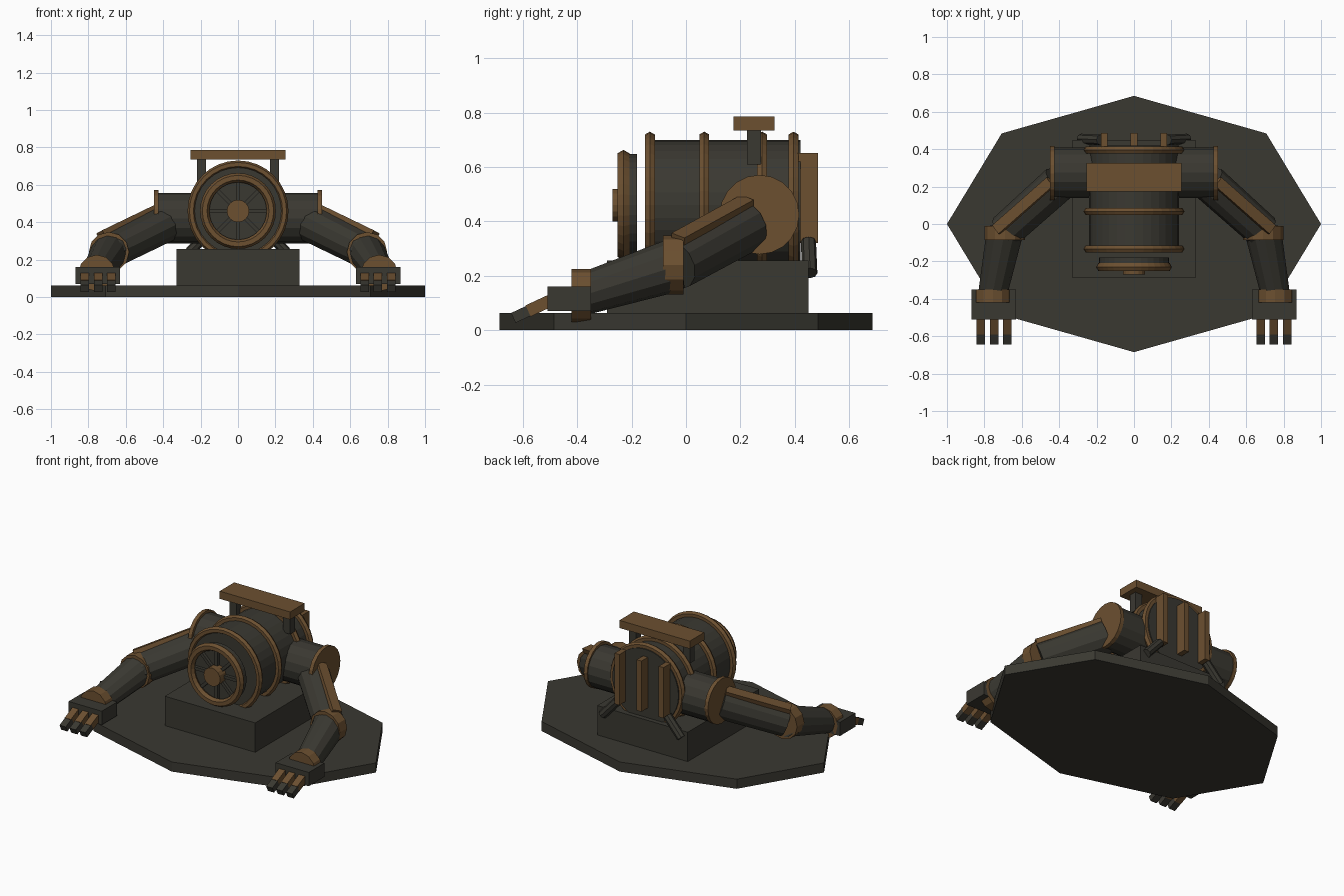
import bpy, math
from mathutils import Vector, Matrix

if "Cube" in bpy.data.objects:
    bpy.data.objects.remove(bpy.data.objects["Cube"])


def material(name, rgb):
    m = bpy.data.materials.new(name)
    m.diffuse_color = (*rgb, 1)
    m.use_nodes = True
    m.node_tree.nodes["Principled BSDF"].inputs["Base Color"].default_value = m.diffuse_color
    return m


DARK = material("dark iron", (0.042, 0.040, 0.031))
BRONZE = material("bronze", (0.150, 0.080, 0.030))


def finish(name, mat):
    o = bpy.context.object
    o.name = name
    o.data.materials.append(mat)
    return o


def box(name, mat, center, size, rot=None):
    bpy.ops.mesh.primitive_cube_add(size=1)
    o = finish(name, mat)
    r = rot.to_4x4() if rot else Matrix()
    o.data.transform(Matrix.Translation(center) @ r @ Matrix.Diagonal((*size, 1)))
    return o


def rod(name, mat, a, b, r1, r2=None, sides=12):
    a, b = Vector(a), Vector(b)
    bpy.ops.mesh.primitive_cone_add(vertices=sides, radius1=r1, radius2=r1 if r2 is None else r2,
                                    depth=(b - a).length)
    o = finish(name, mat)
    q = (b - a).to_track_quat('Z', 'Y').to_matrix().to_4x4()
    o.data.transform(Matrix.Translation((a + b) / 2) @ q)
    return o


def ring(name, y, R, r):
    bpy.ops.mesh.primitive_torus_add(major_radius=R, minor_radius=r, major_segments=32, minor_segments=6)
    o = finish(name, BRONZE)
    o.data.transform(Matrix.Translation((0, y, CZ)) @ Matrix.Rotation(math.pi / 2, 4, 'X'))


CZ = 0.46  # barrel axis height

# octagonal floor plate and pedestal
bpy.ops.mesh.primitive_cylinder_add(vertices=8, radius=1, depth=0.063)
plate = finish("floor_plate", DARK)
plate.data.transform(Matrix.Translation((0, 0, 0.0315)) @ Matrix.Diagonal((1, 0.685, 1, 1)))
box("pedestal", DARK, (0, 0.08, 0.158), (0.655, 0.74, 0.195))

# barrel body with hoops
rod("barrel", DARK, (0, 0.42, CZ), (0, -0.14, CZ), 0.24, sides=32)
for y in (-0.133, 0.067, 0.28, 0.395):
    ring("barrel_hoop", y, 0.249, 0.021)

# round front hatch with spokes and hub
rod("hatch_disc", DARK, (0, -0.18, CZ), (0, -0.208, CZ), 0.188, sides=32)
ring("hatch_rim", -0.23, 0.178, 0.025)
for i in range(4):
    box("hatch_spoke", DARK, (0, -0.215, CZ), (0.33, 0.025, 0.02),
        Matrix.Rotation(i * math.pi / 4, 3, 'Y'))
rod("hatch_hub", BRONZE, (0, -0.19, CZ), (0, -0.27, CZ), 0.06, sides=16)

# top handle and rear ribs
box("top_handle", BRONZE, (0, 0.25, 0.76), (0.51, 0.15, 0.05))
for x in (-0.16, 0, 0.16):
    box("rear_rib", BRONZE, (x, 0.448, 0.486), (0.035, 0.075, 0.332))

for s in (-1, 1):
    def P(x, y, z):
        return Vector((s * x, y, z))

    box("handle_post", DARK, P(0.195, 0.25, 0.675), (0.05, 0.05, 0.13))
    rod("rear_pipe", DARK, P(0.18, 0.45, 0.325), P(0.285, 0.455, 0.21), 0.028, sides=8)

    # shoulder and end cap
    rod("shoulder", DARK, P(0.15, 0.275, 0.42), P(0.43, 0.275, 0.42), 0.135, sides=16)
    rod("shoulder_cap", BRONZE, P(0.425, 0.27, 0.425), P(0.45, 0.27, 0.425), 0.146, sides=20)

    # arm segments and cuffs
    rod("upper_arm", DARK, P(0.40, 0.22, 0.385), P(0.69, -0.04, 0.24), 0.10, 0.095)
    rod("elbow_cuff", BRONZE, P(0.69, -0.01, 0.24), P(0.69, -0.085, 0.24), 0.108, sides=12)
    rod("forearm", DARK, P(0.69, -0.04, 0.24), P(0.757, -0.38, 0.132), 0.098, 0.077)
    rod("wrist_cuff", BRONZE, P(0.755, -0.35, 0.128), P(0.755, -0.42, 0.128), 0.098, sides=12)

    # armour strip along the upper outside of the arm
    a, b = P(0.445, 0.225, 0.475), P(0.735, -0.03, 0.335)
    d = (b - a).normalized()
    n = Vector((s * 0.47, 0, 0.84))
    n = (n - n.dot(d) * d).normalized()
    rot = Matrix((d, n.cross(d), n)).transposed()
    box("arm_strip", BRONZE, (a + b) / 2, ((b - a).length, 0.06, 0.03), rot)

    # hand and three jointed fingers
    box("hand", DARK, P(0.75, -0.43, 0.115), (0.24, 0.16, 0.09))
    tilt = Matrix.Rotation(math.radians(25), 3, 'X')
    for x in (0.677, 0.748, 0.82):
        box("finger_base", BRONZE, P(x, -0.535, 0.092), (0.045, 0.10, 0.045), tilt)
        box("finger_tip", DARK, P(x, -0.603, 0.060), (0.045, 0.07, 0.04), tilt)
